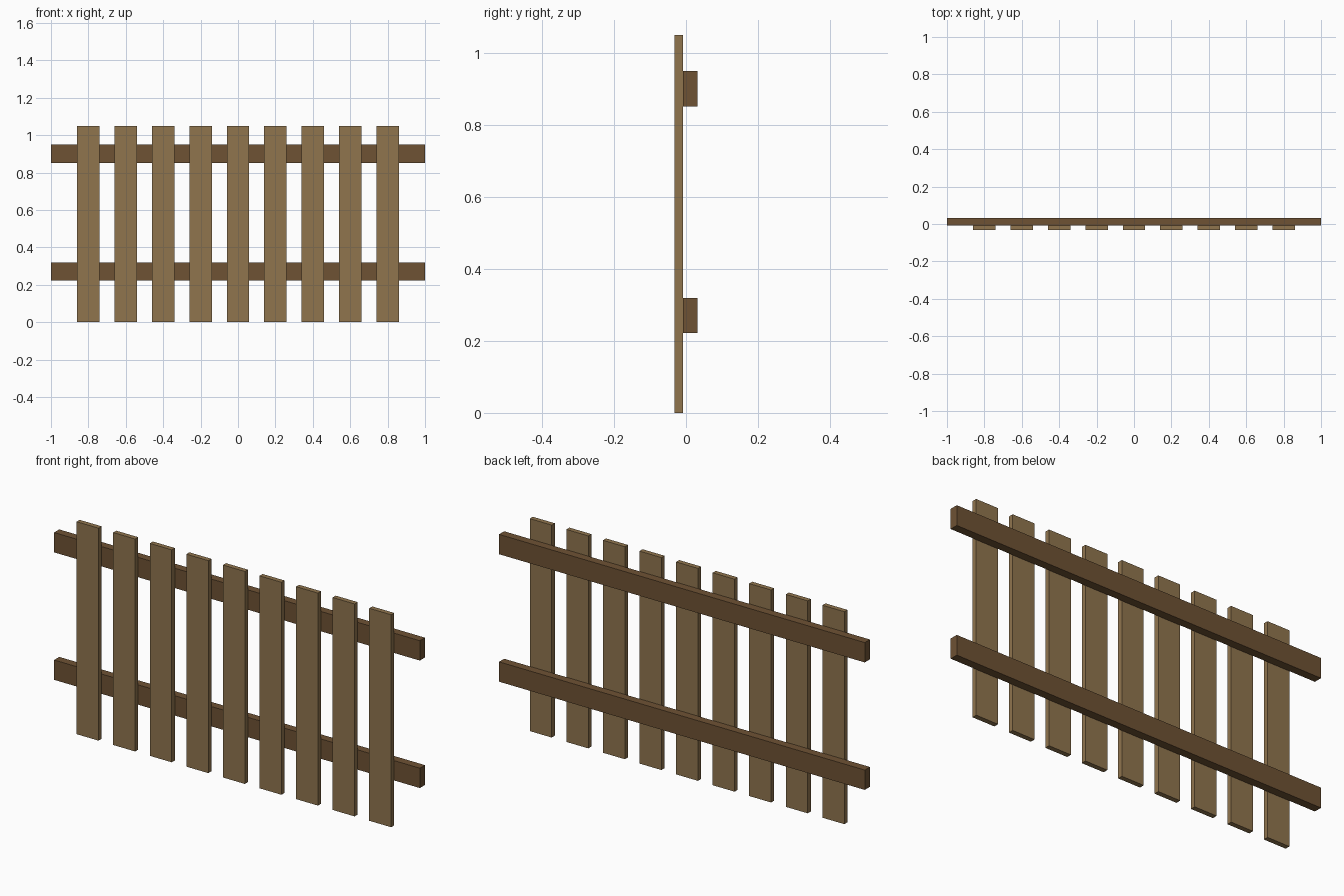
import bpy

if "Cube" in bpy.data.objects:
    bpy.data.objects.remove(bpy.data.objects["Cube"])


def material(name, colour):
    mat = bpy.data.materials.new(name)
    mat.diffuse_color = (*colour, 1.0)
    mat.use_nodes = True
    mat.node_tree.nodes["Principled BSDF"].inputs["Base Color"].default_value = mat.diffuse_color
    return mat


def box(name, low, high, mat):
    """Axis-aligned board between two opposite corners."""
    centre = [(a + b) / 2 for a, b in zip(low, high)]
    size = [b - a for a, b in zip(low, high)]
    bpy.ops.mesh.primitive_cube_add(size=1, location=centre)
    obj = bpy.context.object
    obj.name = name
    obj.scale = size
    bpy.ops.object.transform_apply(location=False, rotation=False, scale=True)
    obj.data.materials.append(mat)
    return obj


light_wood = material("light_wood", (0.279, 0.178, 0.076))
dark_wood = material("dark_wood", (0.156, 0.084, 0.034))

FRONT, JOINT, BACK = -0.032, -0.008, 0.032

# Upright pickets, evenly spaced along the front
for i in range(9):
    x = -0.8 + 0.2 * i
    box(f"picket_{i + 1}", (x - 0.06, FRONT, 0), (x + 0.06, JOINT, 1.05), light_wood)

# Horizontal rails behind the pickets
for name, bottom in (("lower_rail", 0.222), ("upper_rail", 0.852)):
    box(name, (-1, JOINT, bottom), (1, BACK, bottom + 0.098), dark_wood)
